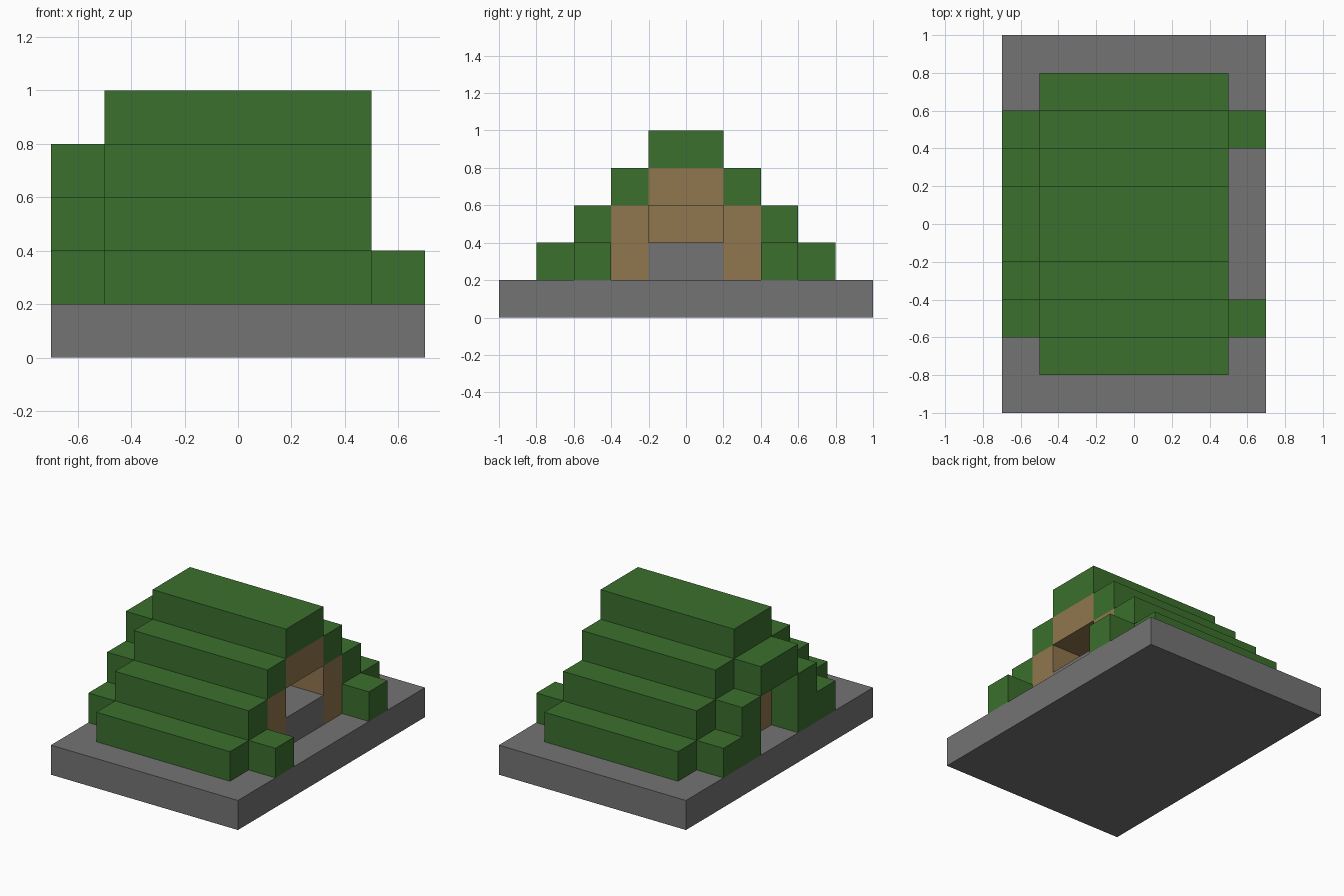
import bpy

default = bpy.data.objects.get("Cube")
if default:
    bpy.data.objects.remove(default, do_unlink=True)


def make_material(name, rgb):
    mat = bpy.data.materials.new(name)
    mat.use_nodes = True
    mat.diffuse_color = (*rgb, 1)
    mat.node_tree.nodes["Principled BSDF"].inputs["Base Color"].default_value = (*rgb, 1)
    return mat


GREEN = make_material("turf green", (0.044, 0.162, 0.026))
GREY = make_material("stone grey", (0.174, 0.174, 0.174))
BROWN = make_material("timber brown", (0.28, 0.18, 0.077))


def block(name, x, y, z, mat):
    """Axis-aligned block from (low, high) ranges."""
    bpy.ops.mesh.primitive_cube_add(size=1)
    ob = bpy.context.object
    ob.name = ob.data.name = name
    spans = (x, y, z)
    centre = [(a + b) / 2 for a, b in spans]
    for v in ob.data.vertices:
        v.co = [c + k * (b - a) for c, k, (a, b) in zip(centre, v.co, spans)]
    ob.data.materials.append(mat)
    return ob


def pair(name, x, y, z, mat):
    """The same block on both sides of the y = 0 plane."""
    block(name + "_front", x, (-y[1], -y[0]), z, mat)
    block(name + "_back", x, y, z, mat)


U = 0.2                      # one block
HALL = (-0.5, 0.5)           # length of the house
PORCH = (-0.7, -0.5)         # projecting end
STEP = (0.5, 0.7)            # blocks beside the doorway
MID = (-U, U)

# Stone base and raised floor
block("base_slab", (-0.7, 0.7), (-1, 1), (0, U), GREY)
block("raised_floor", (-0.3, 0.5), MID, (U, 2 * U), GREY)

# Stepped turf roof
pair("roof_bottom_course", HALL, (2 * U, 4 * U), (U, 2 * U), GREEN)
pair("roof_second_course", HALL, (2 * U, 3 * U), (2 * U, 3 * U), GREEN)
pair("roof_third_course", HALL, (U, 2 * U), (3 * U, 4 * U), GREEN)
block("roof_ridge", HALL, MID, (4 * U, 5 * U), GREEN)

# Timber walls, ceiling and closed end
pair("side_wall", HALL, (U, 2 * U), (U, 3 * U), BROWN)
block("ceiling", HALL, MID, (3 * U, 4 * U), BROWN)
block("end_wall", (-0.5, -0.3), MID, (U, 3 * U), BROWN)

# Turf arch on the closed end
pair("porch_foot", PORCH, (2 * U, 3 * U), (U, 2 * U), GREEN)
pair("porch_post", PORCH, (U, 2 * U), (U, 3 * U), GREEN)
block("porch_lintel", PORCH, MID, (3 * U, 4 * U), GREEN)

# Low turf blocks flanking the doorway
pair("door_block", STEP, (2 * U, 3 * U), (U, 2 * U), GREEN)
